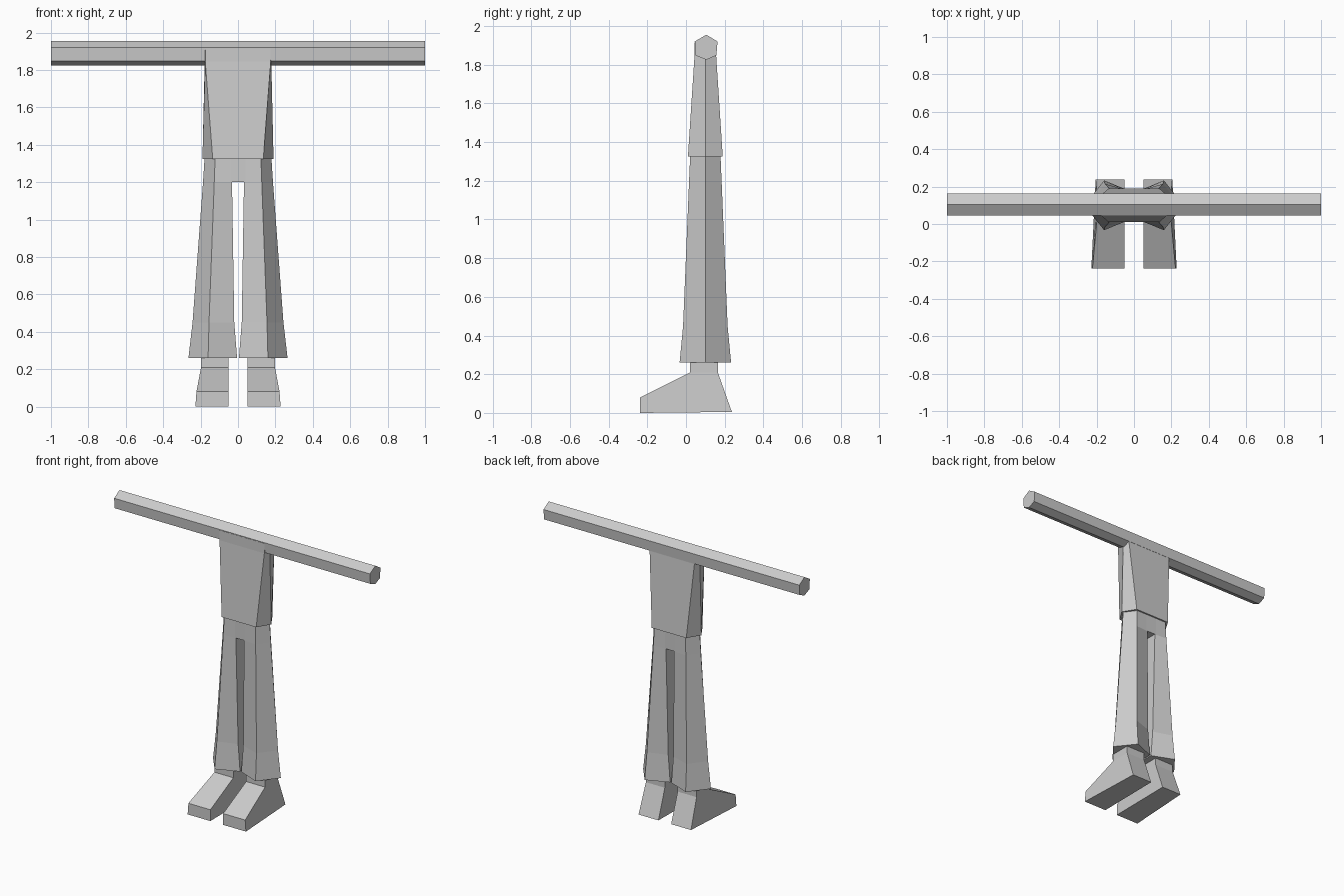
import bpy, bmesh

if "Cube" in bpy.data.objects:
    bpy.data.objects.remove(bpy.data.objects["Cube"])

grey = bpy.data.materials.new("plain grey")
grey.diffuse_color = (0.6, 0.6, 0.6, 1)
grey.use_nodes = True
grey.node_tree.nodes["Principled BSDF"].inputs["Base Color"].default_value = grey.diffuse_color


def loft(name, rings):
    """Skin a stack of equal-sized point rings, capped at both ends."""
    bm = bmesh.new()
    vs = [[bm.verts.new(p) for p in ring] for ring in rings]
    n = len(vs[0])
    for a, b in zip(vs, vs[1:]):
        for i in range(n):
            j = (i + 1) % n
            bm.faces.new((a[i], a[j], b[j], b[i]))
    bm.faces.new(vs[0][::-1])
    bm.faces.new(vs[-1])
    bmesh.ops.recalc_face_normals(bm, faces=bm.faces)
    me = bpy.data.meshes.new(name)
    bm.to_mesh(me)
    bm.free()
    me.materials.append(grey)
    ob = bpy.data.objects.new(name, me)
    bpy.context.collection.objects.link(ob)
    return ob


def mirror_x(ob):
    ob.modifiers.new("mirror", 'MIRROR').use_mirror_merge = False


# Outstretched arms: one six-sided bar
bar = [(0.105, 1.955), (0.163, 1.92), (0.157, 1.848),
       (0.105, 1.825), (0.05, 1.848), (0.045, 1.92)]
loft("arms", [[(x, y, z) for y, z in bar] for x in (-1, 1)])


# Torso: six-sided, side ridges flaring towards the hem
def body_ring(z, corner, side, depth):
    c = 0.1
    return [(-corner, c - depth, z), (corner, c - depth, z), (side, c, z),
            (corner, c + depth, z), (-corner, c + depth, z), (-side, c, z)]


loft("torso", [body_ring(1.325, 0.135, 0.19, 0.09),
               body_ring(1.845, 0.175, 0.178, 0.056),
               body_ring(1.915, 0.175, 0.176, 0.056)])

# Hips joining the two legs
loft("hips", [[(x, y, z) for x, y in ((-.04, .021), (.04, .021), (.04, .179), (-.04, .179))]
              for z in (1.2, 1.34)])


# Trouser legs: five-sided, flared at the hem
def leg_ring(z, inner, corner, outer, depth, inner_depth):
    c = 0.1
    return [(inner, c - inner_depth, z), (corner, c - depth, z), (outer, c, z),
            (corner, c + depth, z), (inner, c + inner_depth, z)]


mirror_x(loft("trouser_legs", [
    leg_ring(0.26, 0.005, 0.16, 0.265, 0.133, 0.07),
    leg_ring(0.45, 0.02, 0.155, 0.243, 0.115, 0.07),
    leg_ring(1.2, 0.032, 0.127, 0.187, 0.084, 0.078),
    leg_ring(1.34, 0.034, 0.122, 0.178, 0.078, 0.078)]))

# Wedge shoes: side profile as (y, z, outer x)
shoe = [(-0.237, 0, 0.228), (-0.237, 0.08, 0.222), (0.02, 0.208, 0.198),
        (0.165, 0.208, 0.198), (0.237, 0.005, 0.205)]
mirror_x(loft("shoes", [[(0.05, y, z) for y, z, x in shoe],
                        [(x, y, z) for y, z, x in shoe]]))

# Ankles
mirror_x(loft("ankles", [[(x, y, z) for x, y in ((.05, .02), (.198, .02), (.198, .165), (.05, .165))]
                         for z in (0.2, 0.28)]))
